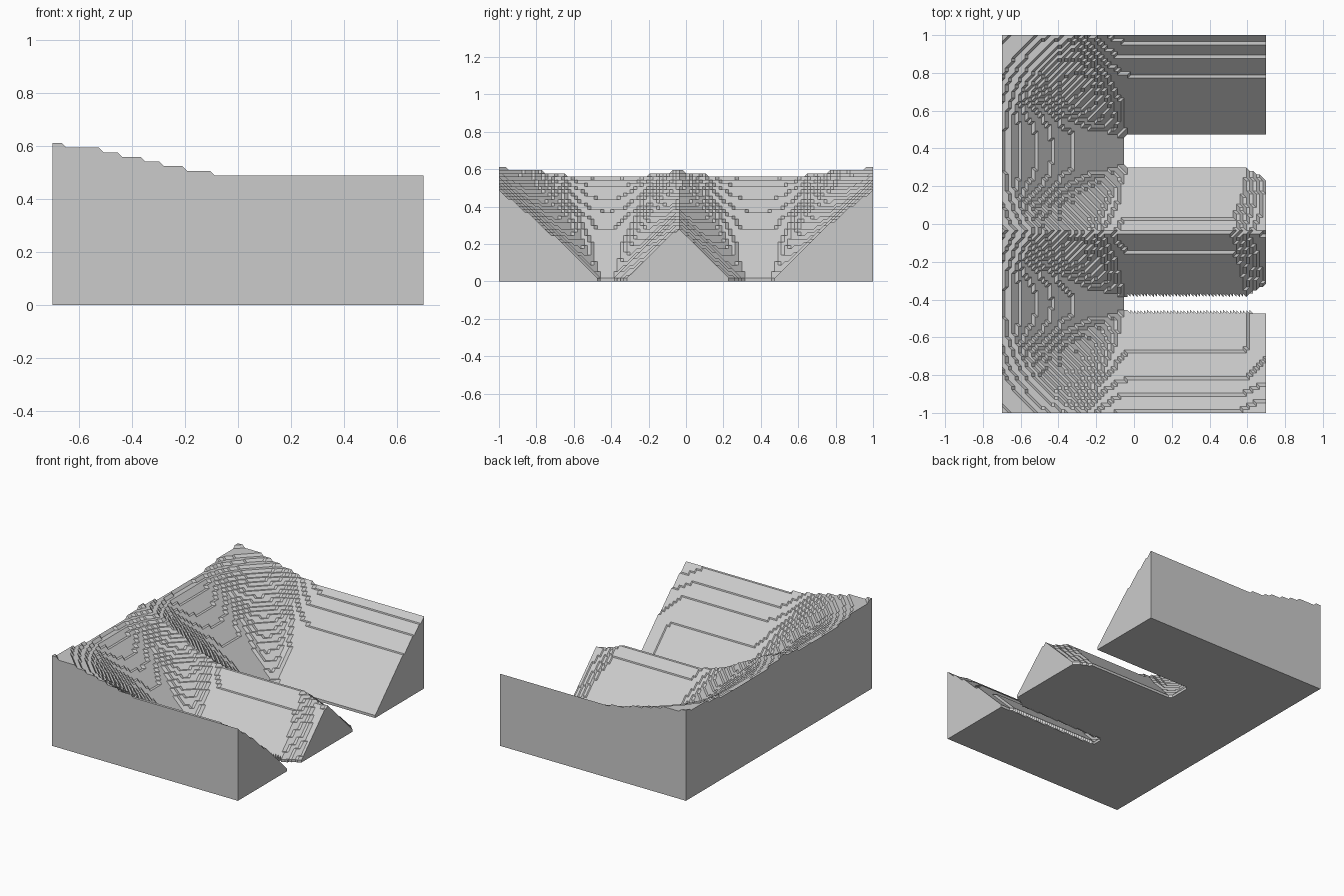
import bpy
import bmesh
from mathutils import Vector

cube = bpy.data.objects.get("Cube")
if cube:
    bpy.data.objects.remove(cube, do_unlink=True)

LENGTH_X, LENGTH_Y = 1.4, 2.0
COLS, ROWS = 80, 114
STEP = 0.0175  # terrace height, equal to the grid spacing

# Open valley floors: stations of (x, low y, high y)
FLOORS = [
    [(-0.055, -0.45, -0.395), (-0.03, -0.465, -0.38), (0.6, -0.465, -0.38), (0.71, -0.48, -0.31)],
    [(-0.055, 0.32, 0.45), (-0.03, 0.295, 0.472), (0.6, 0.295, 0.472), (0.71, 0.23, 0.472)],
]

# Slope section: (distance from the valley floor, height)
SLOPE = [(0, 0.0175), (0.18, 0.2), (0.33, 0.335), (0.54, 0.5), (0.6, 0.54),
         (0.67, 0.567), (0.735, 0.592), (0.86, 0.61)]


def interpolate(points, t):
    for (a, u), (b, v) in zip(points, points[1:]):
        if t <= b:
            return u + (v - u) * (t - a) / (b - a)
    return points[-1][1]


def inside(floor, x, y):
    if x < floor[0][0]:
        return False
    low = interpolate([(s[0], s[1]) for s in floor], x)
    high = interpolate([(s[0], s[2]) for s in floor], x)
    return low < y < high


def segment_distance(p, a, b):
    d = b - a
    t = max(0, min(1, (p - a).dot(d) / d.length_squared))
    return (p - a - d * t).length


def floor_distance(floor, p):
    if inside(floor, p.x, p.y):
        return 0
    low = [Vector((s[0], s[1])) for s in floor]
    high = [Vector((s[0], s[2])) for s in floor]
    path = low[::-1] + high
    return min(segment_distance(p, a, b) for a, b in zip(path, path[1:]))


def terrain_height(x, y):
    d = min(floor_distance(f, Vector((x, y))) for f in FLOORS)
    return max(STEP, round(interpolate(SLOPE, d) / STEP) * STEP)


# Terraced upper surface
bm = bmesh.new()
grid = [[bm.verts.new((LENGTH_X * (i / COLS - 0.5), LENGTH_Y * (j / ROWS - 0.5), 0))
         for j in range(ROWS + 1)] for i in range(COLS + 1)]
for v in bm.verts:
    v.co.z = terrain_height(v.co.x, v.co.y)
for i in range(COLS):
    for j in range(ROWS):
        bm.faces.new((grid[i][j], grid[i + 1][j], grid[i + 1][j + 1], grid[i][j + 1]))
bmesh.ops.triangulate(bm, faces=bm.faces[:])

# Cut out the open floors
gaps = []
for f in bm.faces:
    c = f.calc_center_median()
    if any(inside(floor, c.x, c.y) for floor in FLOORS):
        gaps.append(f)
bmesh.ops.delete(bm, geom=gaps, context='FACES')

# Walls and flat underside
top = bm.faces[:]
base = bmesh.ops.extrude_face_region(bm, geom=top, use_keep_orig=True)
for v in base["geom"]:
    if isinstance(v, bmesh.types.BMVert):
        v.co.z = 0
bmesh.ops.recalc_face_normals(bm, faces=bm.faces[:])
bmesh.ops.dissolve_limit(bm, angle_limit=0.01, verts=bm.verts[:], edges=bm.edges[:])

mesh = bpy.data.meshes.new("terrain_block")
bm.to_mesh(mesh)
bm.free()
terrain = bpy.data.objects.new("terrain_block", mesh)
bpy.context.collection.objects.link(terrain)

# Single plain grey
grey = bpy.data.materials.new("light_grey")
grey.use_nodes = True
colour = (0.6, 0.6, 0.6, 1)
grey.diffuse_color = colour
grey.node_tree.nodes["Principled BSDF"].inputs["Base Color"].default_value = colour
mesh.materials.append(grey)
